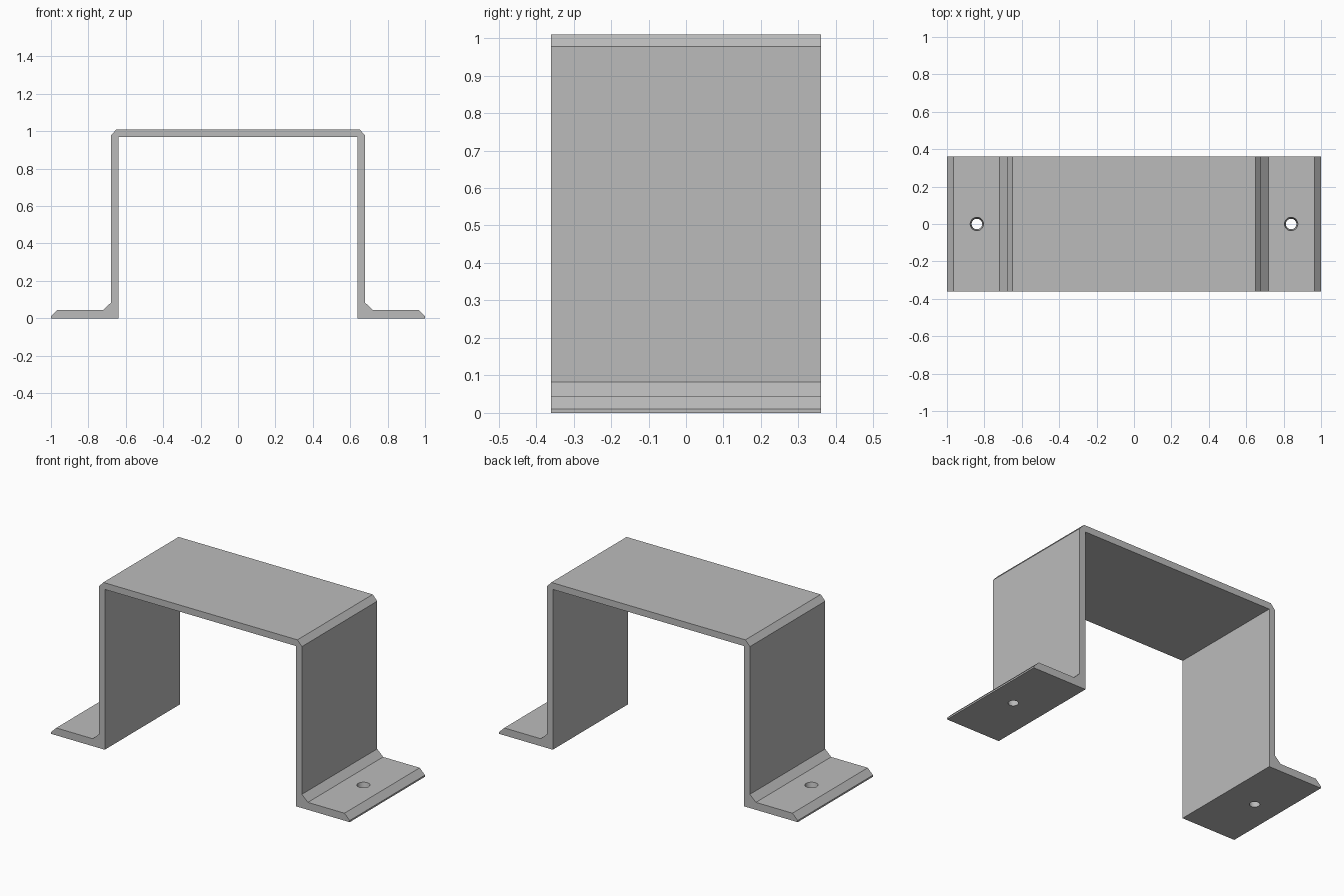
import bpy
import bmesh

cube = bpy.data.objects.get("Cube")
if cube:
    bpy.data.objects.remove(cube, do_unlink=True)

HALF_DEPTH = 0.36
FLANGE = 0.045
HOLE_X = 0.84

# Single plain grey metal
metal = bpy.data.materials.new("grey metal")
metal.use_nodes = True
grey = (0.5, 0.5, 0.5, 1.0)
metal.diffuse_color = grey
metal.node_tree.nodes["Principled BSDF"].inputs["Base Color"].default_value = grey


def make_object(name, bm):
    bmesh.ops.recalc_face_normals(bm, faces=bm.faces)
    mesh = bpy.data.meshes.new(name)
    bm.to_mesh(mesh)
    bm.free()
    mesh.materials.append(metal)
    obj = bpy.data.objects.new(name, mesh)
    bpy.context.collection.objects.link(obj)
    return obj


# Half profile of the bent strip: inner edge up the leg, then outer edge down
inner = [(0.64, 0.97), (0.64, 0)]
outer = [(1, 0), (1, 0.01), (0.965, FLANGE), (0.72, FLANGE),
         (0.68, 0.083), (0.68, 0.977), (0.65, 1.01)]
half = inner + outer
profile = half + [(-x, z) for x, z in reversed(half)]

# Bracket body, extruded from front to back
bm = bmesh.new()
front = bm.faces.new([bm.verts.new((x, -HALF_DEPTH, z)) for x, z in profile])
back = bmesh.ops.extrude_face_region(bm, geom=[front], use_keep_orig=True)
moved = [g for g in back["geom"] if isinstance(g, bmesh.types.BMVert)]
bmesh.ops.translate(bm, verts=moved, vec=(0, 2 * HALF_DEPTH, 0))
bracket = make_object("mounting_bracket", bm)

# Tapered screw holes, one through each foot
for side, sign in (("left", 1), ("right", -1)):
    bm = bmesh.new()
    bmesh.ops.create_cone(bm, cap_ends=True, segments=32,
                          radius1=0.024, radius2=0.04, depth=2 * FLANGE)
    bmesh.ops.translate(bm, verts=bm.verts, vec=(sign * HOLE_X, 0, FLANGE / 2))
    cutter = make_object(side + "_hole_cutter", bm)
    cutter.hide_render = True
    cut = bracket.modifiers.new(side + " screw hole", "BOOLEAN")
    cut.operation = "DIFFERENCE"
    cut.solver = "EXACT"
    cut.object = cutter
    bpy.context.view_layer.objects.active = bracket
    bpy.ops.object.modifier_apply(modifier=cut.name)
    bpy.data.objects.remove(cutter, do_unlink=True)

# Smooth hole walls, crisp bends
bracket.select_set(True)
bpy.context.view_layer.objects.active = bracket
bpy.ops.object.shade_smooth_by_angle(angle=0.5)
